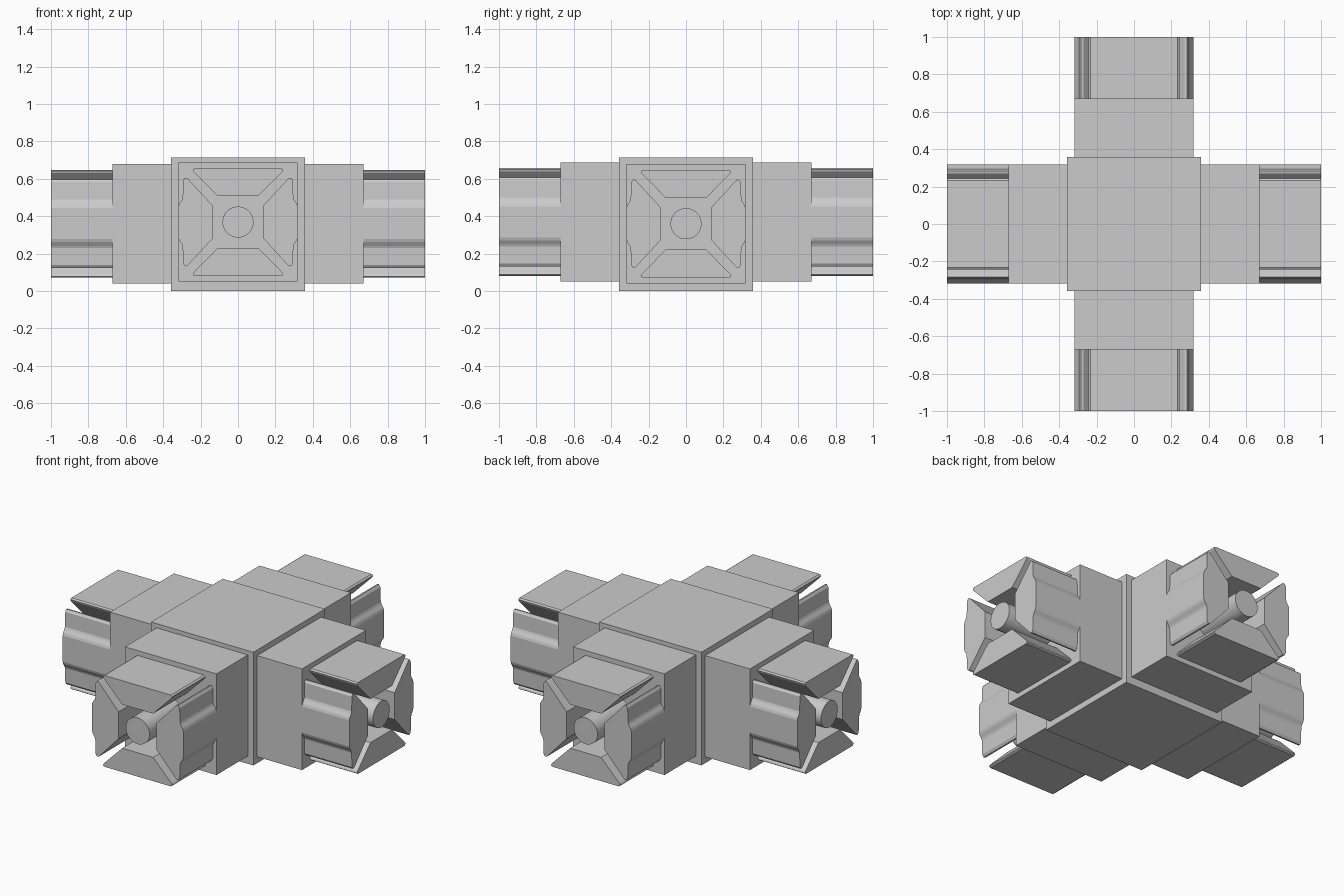
import bpy, bmesh, math
from mathutils import Matrix, Vector

if "Cube" in bpy.data.objects:
    bpy.data.objects.remove(bpy.data.objects["Cube"])


def make_prism(name, profile, start, end, matrix, smooth=False):
    """Extrude a (sideways, up) profile outwards between two distances."""
    bm = bmesh.new()
    face = bm.faces.new([bm.verts.new((start, u, v)) for u, v in profile])
    ext = bmesh.ops.extrude_face_region(bm, geom=[face])
    verts = [g for g in ext["geom"] if isinstance(g, bmesh.types.BMVert)]
    bmesh.ops.translate(bm, verts=verts, vec=Vector((end - start, 0, 0)))
    bmesh.ops.transform(bm, matrix=matrix, verts=bm.verts)
    bmesh.ops.recalc_face_normals(bm, faces=bm.faces)
    mesh = bpy.data.meshes.new(name)
    bm.to_mesh(mesh)
    bm.free()
    obj = bpy.data.objects.new(name, mesh)
    bpy.context.collection.objects.link(obj)
    if smooth:
        bpy.context.view_layer.objects.active = obj
        obj.select_set(True)
        bpy.ops.object.shade_smooth_by_angle(angle=math.radians(30))
        obj.select_set(False)
    return obj


def square(h):
    return [(-h, -h), (h, -h), (h, h), (-h, h)]


def mirrored(half, axis):
    """Complete a half profile by mirroring it in u (0) or v (1)."""
    other = [(-u, v) if axis == 0 else (u, -v) for u, v in reversed(half)]
    return half + other


# Cross-sections of the parts at each arm end
top_prong = mirrored([(0.108, 0.138), (0.238, 0.27), (0.242, 0.281), (0.232, 0.288)], 0)
side_prong = mirrored([(0.133, 0.085), (0.270, 0.234), (0.283, 0.237), (0.293, 0.222),
                       (0.296, 0.13), (0.301, 0.118), (0.314, 0.098), (0.319, 0.083)], 1)
rod = [(0.083 * math.cos(a), 0.083 * math.sin(a))
       for a in (2 * math.pi * i / 32 for i in range(32))]

# Central hub block
make_prism("hub", square(0.357), -0.357, 0.357, Matrix.Translation((0, 0, 0.358)))

# Four arms, each with a block, four locking prongs and a centre rod
arms = [("right", 0, 0.36), ("back", 90, 0.369), ("left", 180, 0.36), ("front", 270, 0.369)]
for side, angle, height in arms:
    m = Matrix.Translation((0, 0, height)) @ Matrix.Rotation(math.radians(angle), 4, 'Z')
    make_prism(side + "_arm_block", square(0.319), 0.35, 0.67, m)
    make_prism(side + "_centre_rod", rod, 0.665, 1.0, m, True)
    for label, prof, sign in (("upper", top_prong, 1), ("lower", top_prong, -1),
                              ("left", side_prong, 1), ("right", side_prong, -1)):
        make_prism(f"{side}_{label}_prong", [(u * sign, v * sign) for u, v in prof],
                   0.665, 1.0, m)
